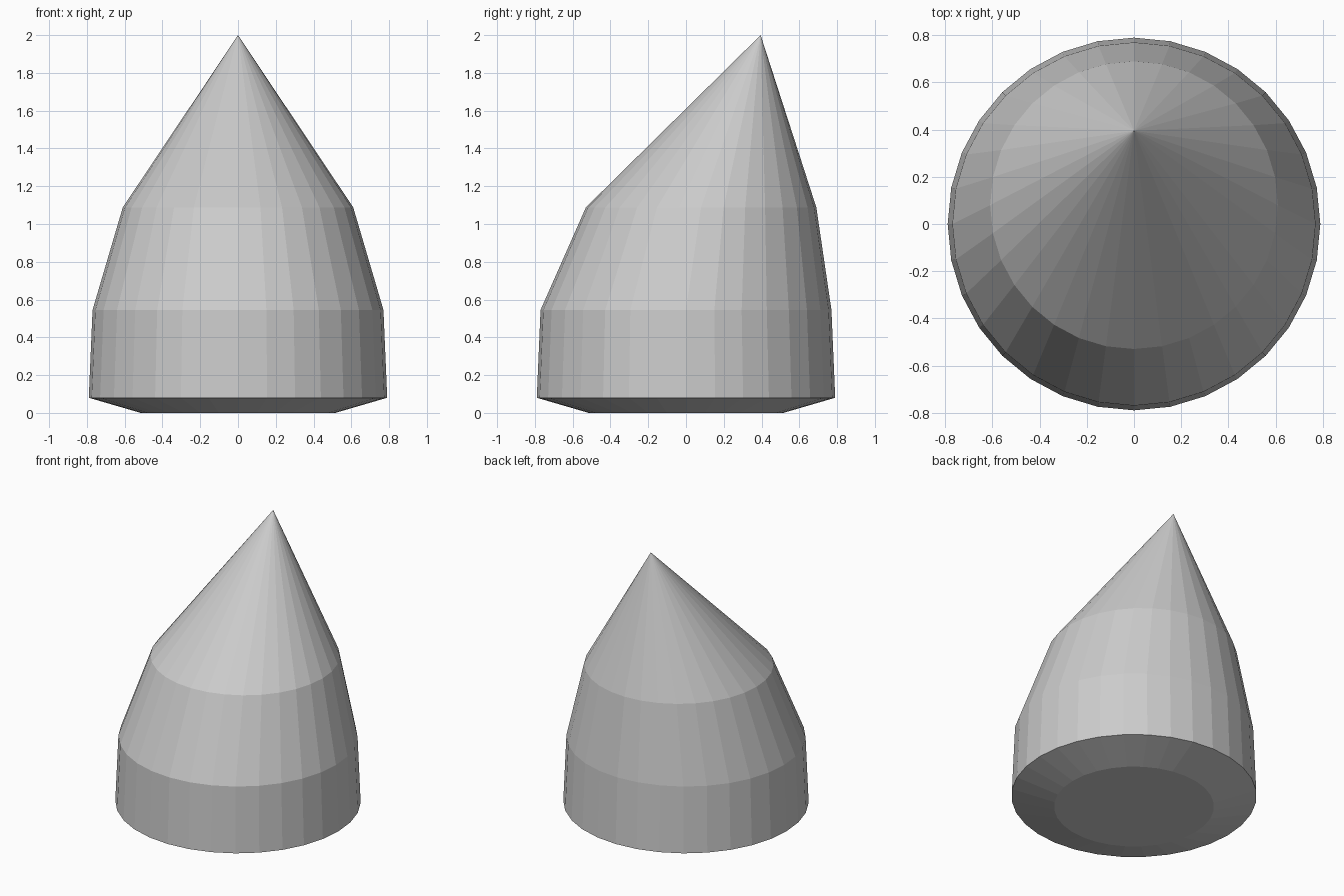
import bpy, bmesh
from math import cos, sin, pi

if "Cube" in bpy.data.objects:
    bpy.data.objects.remove(bpy.data.objects["Cube"])

SIDES = 32
# (radius, y centre, height) of each ring, bottom to top
RINGS = [(0.515, 0, 0), (0.79, 0, 0.08), (0.77, 0, 0.545), (0.61, 0.08, 1.088)]
TIP = (0, 0.395, 2.0)

bm = bmesh.new()
loops = [[bm.verts.new((r * cos(2 * pi * i / SIDES), y + r * sin(2 * pi * i / SIDES), z))
          for i in range(SIDES)] for r, y, z in RINGS]

# underside
bm.faces.new(loops[0][::-1])

# side walls
for low, high in zip(loops, loops[1:]):
    for i in range(SIDES):
        j = (i + 1) % SIDES
        bm.faces.new((low[i], low[j], high[j], high[i]))

# leaning point
tip = bm.verts.new(TIP)
for i in range(SIDES):
    bm.faces.new((loops[-1][i], loops[-1][(i + 1) % SIDES], tip))

mesh = bpy.data.meshes.new("leaning_cone")
bm.to_mesh(mesh)
bm.free()
bpy.context.collection.objects.link(bpy.data.objects.new("leaning_cone", mesh))
